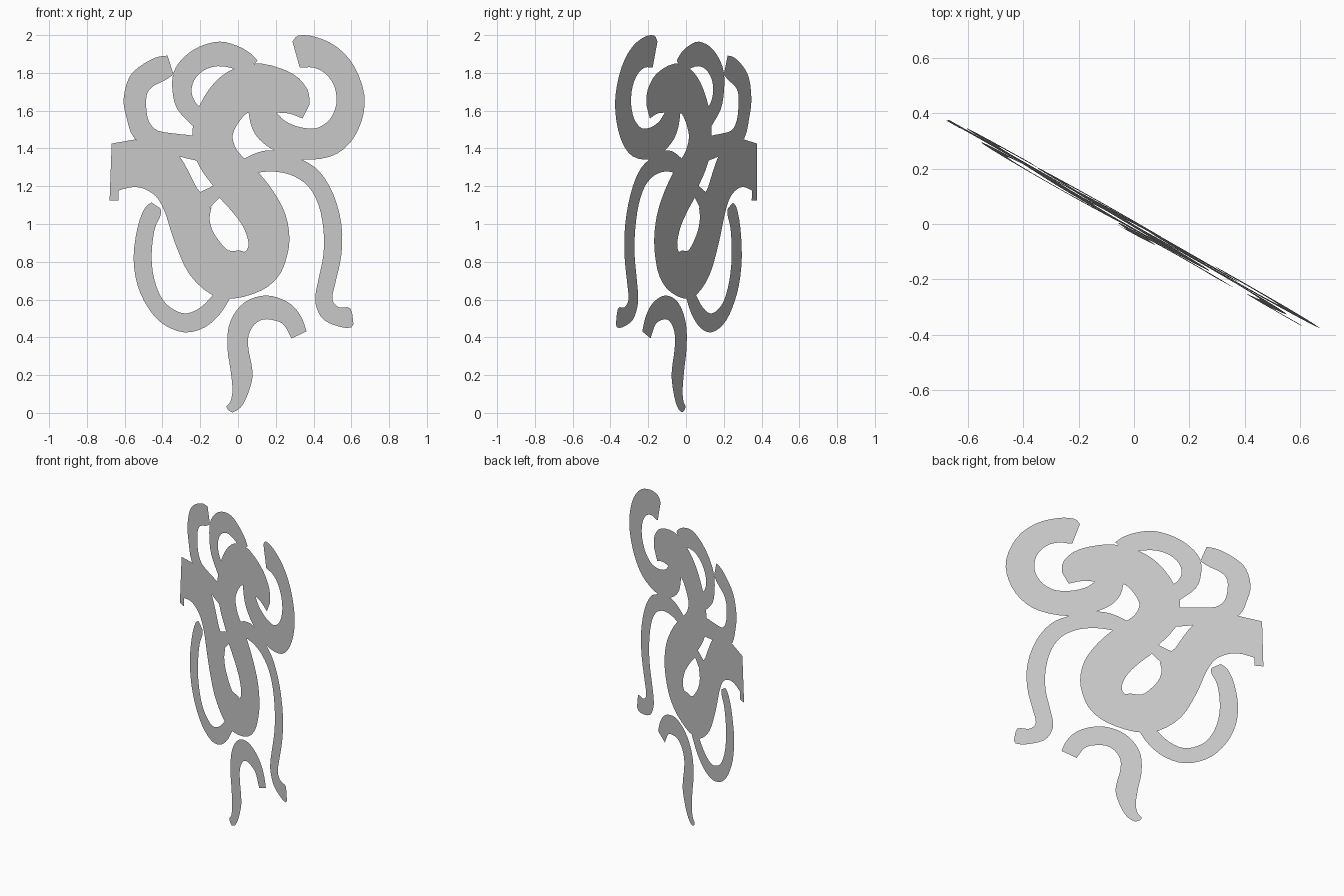
import bpy, bmesh
from mathutils import Vector

# Flat interlaced ribbons drawn on one slanted sheet.
# Sketch coordinates: 189 per unit, origin of the model at (238.5, 413.5), z downwards.
S = 189.0


def to_sheet(u, v):
    x, z = (u - 238.5) / S, (413.5 - v) / S
    return Vector((x, -0.565 * x + 0.025 * (z - 1.5), z))


def smooth(pts, steps):
    """Catmull-Rom curve through the points."""
    p = [pts[0]] + pts + [pts[-1]]
    out = []
    for i in range(1, len(p) - 2):
        a, b, c, d = p[i - 1:i + 3]
        for k in range(steps):
            t = k / steps
            out.append(0.5 * (2 * b + (c - a) * t + (2 * a - 5 * b + 4 * c - d) * t * t
                              + (3 * b - a - 3 * c + d) * t ** 3))
    return out + [pts[-1]]


def ribbon(name, sections, steps=3):
    """Strip lofted through cross-sections (edge u, v, other edge u, v)."""
    left = smooth([to_sheet(s[0], s[1]) for s in sections], steps)
    right = smooth([to_sheet(s[2], s[3]) for s in sections], steps)
    bm = bmesh.new()
    rows = [(bm.verts.new(a), bm.verts.new(b)) for a, b in zip(left, right)]
    for (a, b), (c, d) in zip(rows, rows[1:]):
        f = bm.faces.new((a, b, d, c))
        f.normal_update()
        if f.normal.y > 0:
            f.normal_flip()
    me = bpy.data.meshes.new(name)
    bm.to_mesh(me)
    bm.free()
    bpy.context.collection.objects.link(bpy.data.objects.new(name, me))


# Broad central ribbon: hooked top, neck, bottom loop, left arm
ribbon("main_band", [
    (310, 105, 303, 119), (308, 90, 290, 114), (293, 74, 275, 113), (262, 64, 262, 112),
    (235, 69, 249, 113), (215, 83, 242, 119), (200, 106, 236, 128), (193, 130, 233, 138),
    (195, 155, 237, 150), (203, 172, 245, 159), (214, 187, 259, 173), (220, 198, 274, 192),
    (230, 209, 286, 215), (243, 226, 290, 240), (249, 243, 286, 262), (246, 252, 278, 278),
    (240, 251, 262, 291), (229, 251, 235, 299), (220, 242, 212, 295), (213, 231, 190, 275),
    (210, 219, 176, 245), (212, 208, 167, 217)])
ribbon("left_arm", [
    (220, 198, 176, 245), (214, 186, 167, 217), (201, 193, 159, 200), (188, 170, 150, 192),
    (178, 155, 140, 188), (160, 145, 130, 188), (135, 140, 119, 191)])
ribbon("left_arm_end", [(135, 140, 119, 191), (112, 144, 119, 201), (112, 147, 110, 201)], 1)

# Upper ribbons
ribbon("upper_left_horn", [
    (168, 56, 174, 75), (156, 58, 165, 81), (140, 67, 153, 87), (129, 79, 147, 96),
    (124, 100, 147, 112), (127, 118, 150, 123), (135, 139, 158, 131), (158, 150, 175, 134),
    (180, 157, 192, 136), (197, 161, 205, 140)])
ribbon("upper_loop", [
    (258, 61, 255, 64), (250, 53, 238, 69), (237, 46, 225, 67), (220, 42, 215, 67),
    (200, 47, 204, 71), (184, 58, 195, 80), (174, 73, 192, 92), (173, 92, 196, 103),
    (178, 110, 203, 110), (193, 126, 210, 120)])
ribbon("upper_right_hook", [
    (293, 42, 300, 67), (299, 36, 302, 68), (315, 37, 314, 68), (337, 47, 326, 74),
    (355, 67, 335, 87), (365, 96, 337, 104), (362, 122, 331, 119), (350, 144, 321, 127),
    (331, 157, 312, 129), (302, 160, 298, 127), (277, 152, 285, 121), (260, 140, 277, 113),
    (252, 127, 268, 105), (249, 112, 262, 100)])

# Lower ribbons
ribbon("right_arm", [
    (245, 159, 259, 173), (258, 153, 270, 172), (275, 151, 282, 173), (302, 160, 295, 177),
    (320, 172, 309, 187), (334, 195, 319, 205), (342, 225, 324, 230), (342, 255, 324, 255),
    (336, 283, 319, 280), (333, 296, 316, 296), (334, 303, 317, 308), (340, 308, 325, 321),
    (351, 309, 343, 328), (354, 325, 352, 328)])
ribbon("lower_left_loop", [
    (152, 203, 161, 209), (145, 209, 161, 216), (138, 228, 155, 230), (134, 258, 152, 257),
    (138, 286, 155, 281), (149, 309, 163, 300), (164, 325, 174, 310), (185, 333, 187, 314),
    (205, 328, 201, 308), (221, 314, 213, 296), (232, 296, 222, 285)])
ribbon("tail", [
    (307, 332, 292, 339), (303, 320, 290, 335), (295, 308, 284, 325), (283, 300, 275, 321),
    (267, 296, 264, 320), (250, 300, 255, 325), (237, 311, 249, 336), (229, 328, 249, 350),
    (228, 350, 252, 365), (231, 370, 253, 378), (233, 390, 249, 393), (231, 402, 244, 404),
    (227, 407, 239, 410), (229, 411, 233, 413)])
